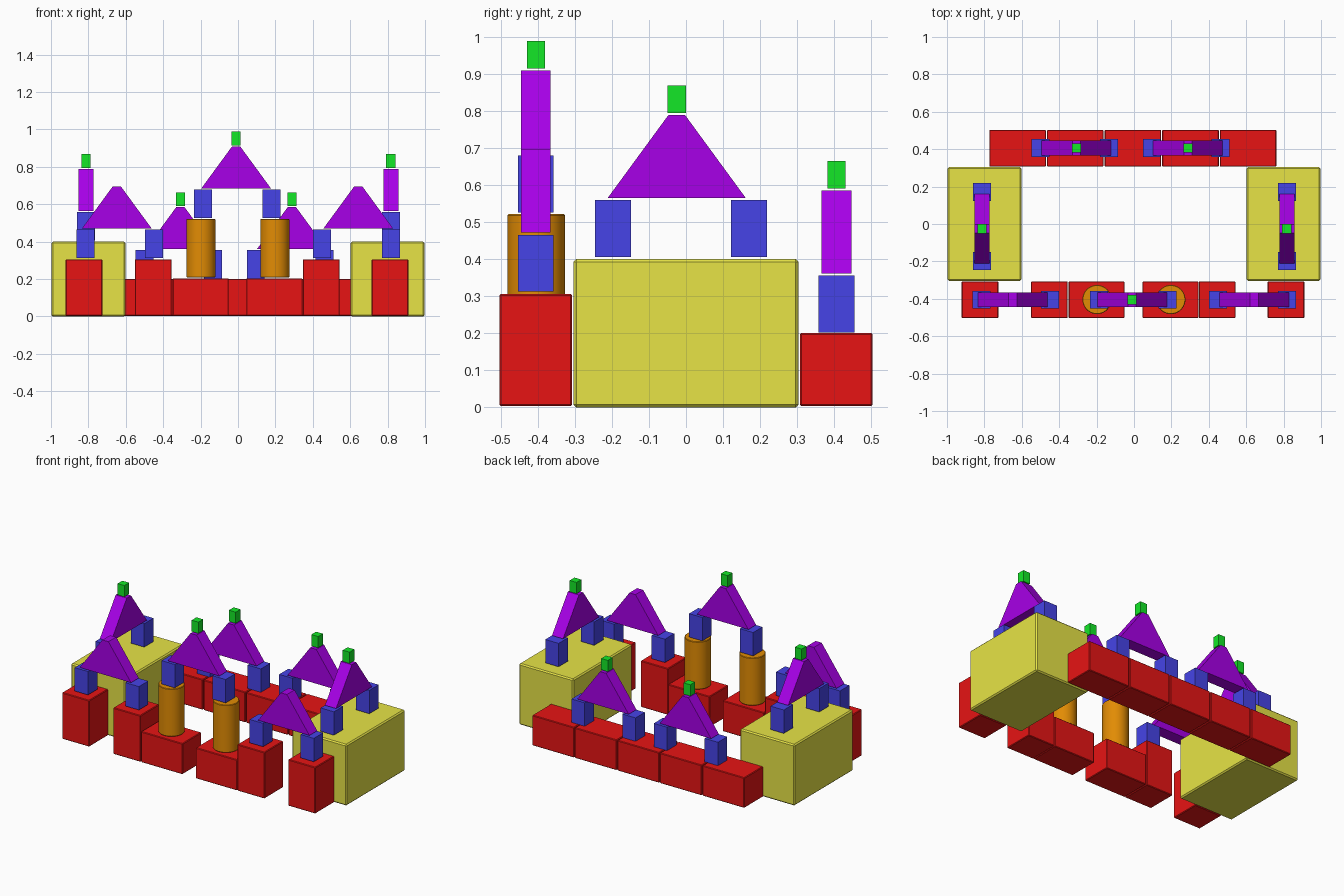
import bpy, bmesh
from mathutils import Matrix

if "Cube" in bpy.data.objects:
    bpy.data.objects.remove(bpy.data.objects["Cube"])


def material(name, rgb):
    m = bpy.data.materials.new(name)
    lin = [((c / 255 + 0.055) / 1.055) ** 2.4 if c > 10 else c / 255 / 12.92 for c in rgb]
    m.diffuse_color = (*lin, 1)
    m.use_nodes = True
    m.node_tree.nodes["Principled BSDF"].inputs["Base Color"].default_value = m.diffuse_color
    return m


RED = material("red", (231, 20, 20))
YELLOW = material("yellow", (231, 228, 70))
BLUE = material("blue", (70, 68, 231))
PURPLE = material("purple", (170, 0, 235))
GREEN = material("green", (20, 235, 40))
ORANGE = material("orange", (226, 140, 4))


def finish(bm, name, mat, loc, bevel=0.0):
    if bevel:
        sharp = [e for e in bm.edges if e.calc_face_angle(0) > 0.7]
        bmesh.ops.bevel(bm, geom=sharp, offset=bevel, segments=1, affect='EDGES')
    bmesh.ops.recalc_face_normals(bm, faces=bm.faces)
    me = bpy.data.meshes.new(name)
    bm.to_mesh(me)
    bm.free()
    me.materials.append(mat)
    ob = bpy.data.objects.new(name, me)
    ob.location = loc
    bpy.context.collection.objects.link(ob)
    return ob


def block(name, mat, x, y, z0, size, bevel=0.004):
    """Chamfered block centred on x, y and standing on z0."""
    bm = bmesh.new()
    bmesh.ops.create_cube(bm, size=1)
    bmesh.ops.scale(bm, vec=size, verts=bm.verts)
    return finish(bm, name, mat, (x, y, z0 + size[2] / 2), bevel)


def gable(name, x, y, z0, along_y=False):
    """Roof prism with a narrow flat ridge."""
    bm = bmesh.new()
    profile = [(-0.186, 0), (0.186, 0), (0.022, 0.224), (-0.022, 0.224)]
    face = bm.faces.new([bm.verts.new((px, -0.04, pz)) for px, pz in profile])
    ext = bmesh.ops.extrude_face_region(bm, geom=[face])
    bmesh.ops.translate(bm, vec=(0, 0.08, 0),
                        verts=[v for v in ext["geom"] if isinstance(v, bmesh.types.BMVert)])
    if along_y:
        bmesh.ops.rotate(bm, matrix=Matrix.Rotation(1.5707963, 3, 'Z'), verts=bm.verts)
    return finish(bm, name, PURPLE, (x, y, z0))


def arch(name, x, y, z0, along_y=False, finial=True, offsets=(-0.172, 0.195)):
    """Two blue posts carrying a gable, optionally topped by a green finial."""
    for s, off in zip("ab", offsets):
        px, py = (x, y + off) if along_y else (x + off, y)
        block(f"{name}_post_{s}", BLUE, px, py, z0, (0.096, 0.096, 0.153), 0)
    gable(f"{name}_gable", x, y, z0 + 0.159, along_y)
    if finial:
        block(f"{name}_finial", GREEN, x, y, z0 + 0.388, (0.049, 0.049, 0.074), 0)


# Side buildings with arches running front to back
for side, sx, ax in (("left", -1, -0.812), ("right", 1, 0.817)):
    block(f"{side}_building", YELLOW, sx * 0.8, 0, 0, (0.395, 0.608, 0.4), 0.008)
    arch(f"{side}_side_arch", ax, -0.025, 0.406, along_y=True)

# Back wall of five bricks, with two arches
SHIFTED = (-0.193, 0.175)
for i in range(5):
    block(f"back_brick_{i + 1}", RED, -0.622 + i * 0.308, 0.405, 0.003, (0.303, 0.196, 0.198))
arch("back_left_arch", -0.308, 0.406, 0.202, offsets=SHIFTED)
arch("back_right_arch", 0.288, 0.406, 0.202, offsets=SHIFTED)

# Front row: tall bricks, low gate bricks
for i, x in enumerate((-0.823, -0.453, 0.445, 0.813)):
    block(f"front_tall_brick_{i + 1}", RED, x, -0.405, 0.003, (0.197, 0.196, 0.303))
for side, x in (("left", -0.2), ("right", 0.195)):
    block(f"gate_brick_{side}", RED, x, -0.405, 0.003, (0.3, 0.196, 0.201))

# Gate columns
for side, x in (("left", -0.198), ("right", 0.197)):
    bm = bmesh.new()
    bmesh.ops.create_cone(bm, cap_ends=True, segments=40, radius1=0.078, radius2=0.078, depth=0.312)
    col = finish(bm, f"gate_column_{side}", ORANGE, (x, -0.404, 0.365), 0.003)
    bpy.ops.object.select_all(action='DESELECT')
    col.select_set(True)
    bpy.context.view_layer.objects.active = col
    bpy.ops.object.shade_smooth_by_angle()

# Front arches
arch("front_left_arch", -0.648, -0.405, 0.312, finial=False, offsets=(-0.168, 0.2))
arch("front_right_arch", 0.643, -0.405, 0.312, finial=False, offsets=SHIFTED)
arch("gate_arch", -0.01, -0.405, 0.526, offsets=(-0.178, 0.19))
